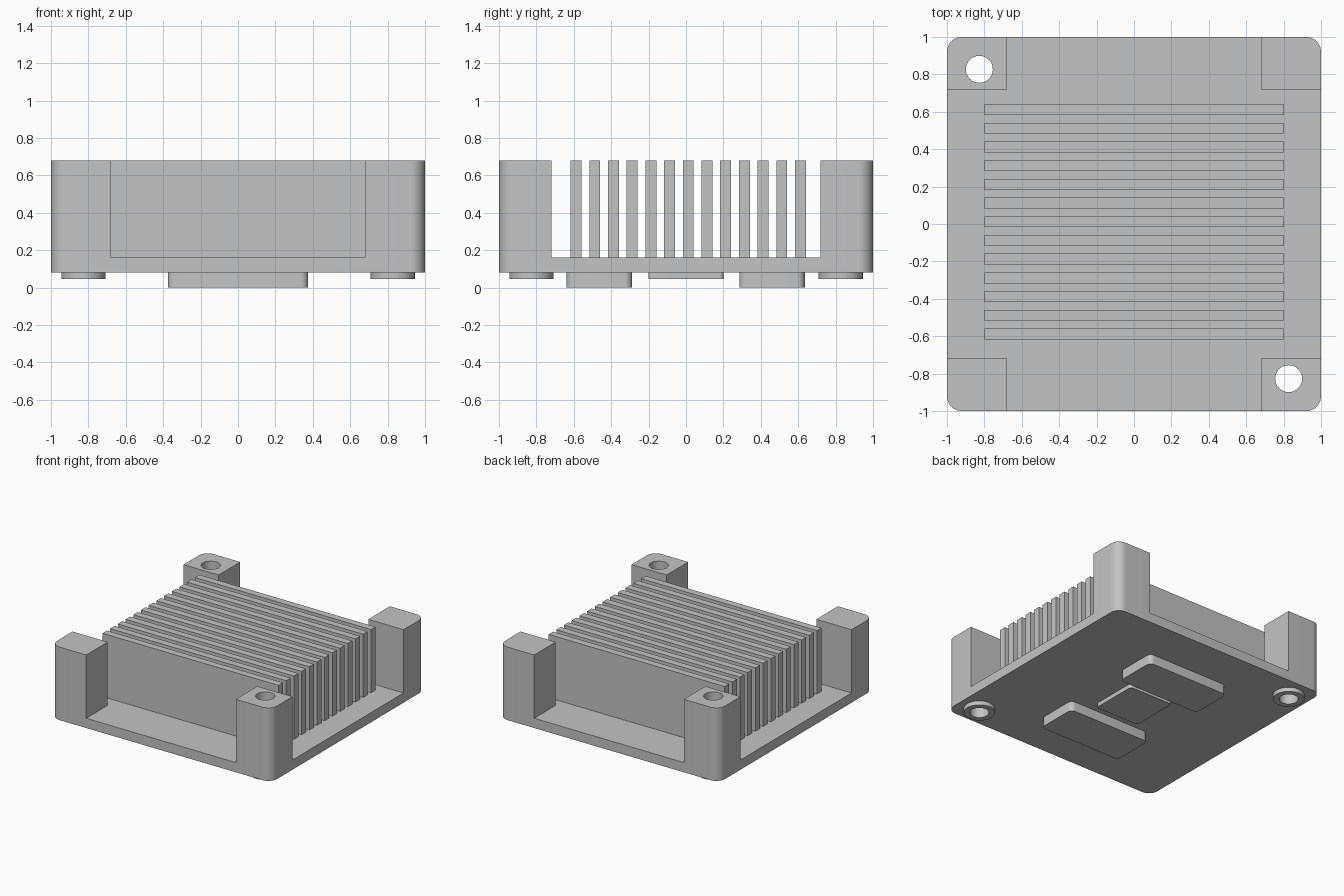
import bpy, math

cube = bpy.data.objects.get("Cube")
if cube:
    bpy.data.objects.remove(cube, do_unlink=True)

grey = bpy.data.materials.new("metal grey")
grey.use_nodes = True
grey.diffuse_color = (0.55, 0.55, 0.55, 1)
grey.node_tree.nodes["Principled BSDF"].inputs["Base Color"].default_value = (0.55, 0.55, 0.55, 1)


def prism(name, outline, z0, z1):
    """Extrude a counter-clockwise outline from z0 to z1."""
    n = len(outline)
    verts = [(x, y, z) for z in (z0, z1) for x, y in outline]
    faces = [list(range(n))[::-1], list(range(n, 2 * n))]
    faces += [(i, (i + 1) % n, (i + 1) % n + n, i + n) for i in range(n)]
    mesh = bpy.data.meshes.new(name)
    mesh.from_pydata(verts, [], faces)
    mesh.materials.append(grey)
    obj = bpy.data.objects.new(name, mesh)
    bpy.context.collection.objects.link(obj)
    return obj


def slab(name, cx, cy, hx, hy, z0, z1, r=0, steps=10):
    """Box with rounded upright corners."""
    outline = []
    for k, (sx, sy) in enumerate([(1, 1), (-1, 1), (-1, -1), (1, -1)]):
        for i in range(steps + 1 if r else 1):
            a = (k + i / steps) * math.pi / 2
            outline.append((cx + sx * (hx - r) + r * math.cos(a),
                            cy + sy * (hy - r) + r * math.sin(a)))
    return prism(name, outline, z0, z1)


def disc(name, cx, cy, r, z0, z1, sides=48):
    turns = [2 * math.pi * i / sides for i in range(sides)]
    return prism(name, [(cx + r * math.cos(a), cy + r * math.sin(a)) for a in turns], z0, z1)


def select(obj):
    bpy.ops.object.select_all(action='DESELECT')
    obj.select_set(True)
    bpy.context.view_layer.objects.active = obj


def cut(obj, cutter):
    """Subtract the cutter and discard it."""
    select(obj)
    mod = obj.modifiers.new("cut", 'BOOLEAN')
    mod.operation, mod.solver, mod.object = 'DIFFERENCE', 'EXACT', cutter
    bpy.ops.object.modifier_apply(modifier=mod.name)
    bpy.data.objects.remove(cutter, do_unlink=True)


BOTTOM, FLOOR, TOP = 0.08, 0.16, 0.68
HOLE = 0.827

# Housing: rounded block, with two crossing channels leaving a floor and corner posts
housing = slab("housing", 0, 0, 1, 1, BOTTOM, TOP, r=0.08)
cut(housing, slab("channel_y", 0, 0, 0.68, 1.2, FLOOR, 1))
cut(housing, slab("channel_x", 0, 0, 1.2, 0.72, FLOOR, 1))
parts = [housing]

# Screw holes with raised rings underneath, at two opposite corners
for side, s in (("left", 1), ("right", -1)):
    x, y = s * HOLE, -s * HOLE
    ring = disc(side + "_mounting_ring", x, y, 0.118, 0.045, BOTTOM)
    for part in (housing, ring):
        cut(part, disc("drill", x, y, 0.072, -0.2, 1))
    parts.append(ring)

# Cooling fins
for i in range(13):
    y = 0.012 + 0.1 * (i - 6)
    parts.append(slab(f"fin_{i + 1}", 0, y, 0.8, 0.029, FLOOR, TOP))

# Contact pads underneath
parts.append(slab("front_pad", 0, -0.463, 0.375, 0.175, 0, BOTTOM, r=0.04))
parts.append(slab("back_pad", 0, 0.46, 0.375, 0.175, 0, BOTTOM, r=0.04))
parts.append(slab("centre_pad", 0, 0, 0.2, 0.2, 0.045, BOTTOM, r=0.02))

# Smooth the rounded corners and keep the edges crisp
for part in parts:
    select(part)
    bpy.ops.object.shade_smooth_by_angle(angle=math.radians(30))
